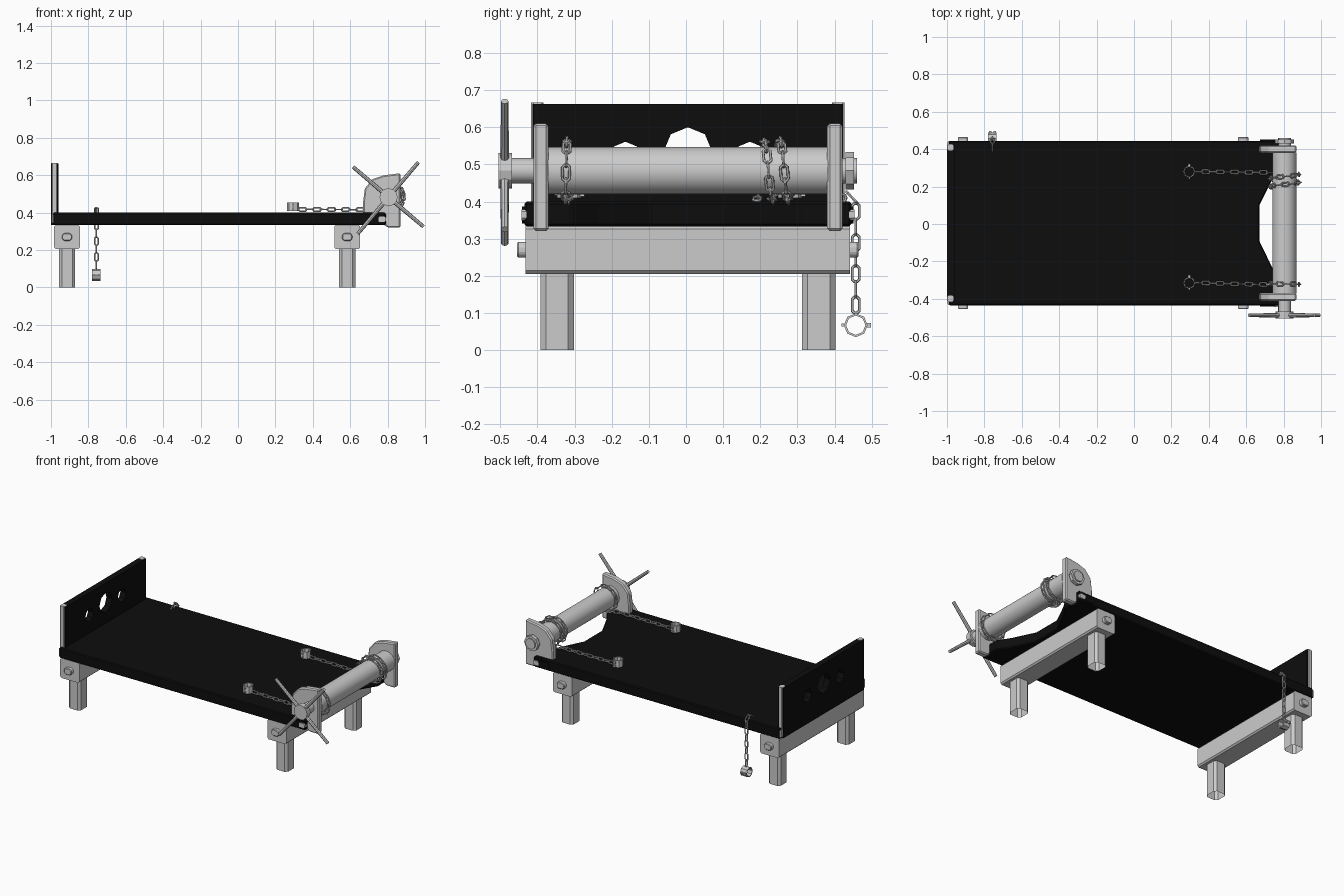
import bpy, bmesh, math
from mathutils import Vector, Matrix

if "Cube" in bpy.data.objects:
    bpy.data.objects.remove(bpy.data.objects["Cube"])

black = bpy.data.materials.new("dark_wood")
black.diffuse_color = (0.004, 0.004, 0.004, 1)
black.use_nodes = True
black.node_tree.nodes["Principled BSDF"].inputs["Base Color"].default_value = black.diffuse_color
CY = 0.005  # the frame's middle in y


def finish(name, bm, mat=None):
    bmesh.ops.recalc_face_normals(bm, faces=bm.faces)
    me = bpy.data.meshes.new(name)
    bm.to_mesh(me)
    bm.free()
    ob = bpy.data.objects.new(name, me)
    bpy.context.collection.objects.link(ob)
    if mat:
        me.materials.append(mat)
    return ob


def prism(name, pts, axis, a, b, mat=None, bevel=0, open_start=False):
    """Extrude a 2D outline along an axis from a to b."""
    put = {'x': lambda p, t: (t, p[0], p[1]),
           'y': lambda p, t: (p[0], t, p[1]),
           'z': lambda p, t: (p[0], p[1], t)}[axis]
    bm = bmesh.new()
    lo = [bm.verts.new(put(p, a)) for p in pts]
    hi = [bm.verts.new(put(p, b)) for p in pts]
    for i in range(len(pts)):
        j = (i + 1) % len(pts)
        bm.faces.new((lo[i], lo[j], hi[j], hi[i]))
    bm.faces.new(hi)
    if not open_start:
        bm.faces.new(lo)
    ob = finish(name, bm, mat)
    if bevel:
        m = ob.modifiers.new("bevel", 'BEVEL')
        m.width, m.segments, m.limit_method = bevel, 1, 'ANGLE'
    return ob


def chamfered(cx, cy, w, h, c):
    w, h = w / 2, h / 2
    return [(cx + x, cy + y) for x, y in (
        (-w + c, -h), (w - c, -h), (w, -h + c), (w, h - c),
        (w - c, h), (-w + c, h), (-w, h - c), (-w, -h + c))]


def ngon(cx, cy, r, n, turn=0):
    return [(cx + r * math.cos(turn + math.tau * i / n),
             cy + r * math.sin(turn + math.tau * i / n)) for i in range(n)]


# bed with a notched end
bed = [(-0.99, -0.435), (0.79, -0.435), (0.79, -0.31), (0.74, -0.235), (0.67, -0.09),
       (0.67, 0.10), (0.74, 0.24), (0.79, 0.32), (0.79, 0.445), (-0.99, 0.445)]
prism("bed", bed, 'z', 0.333, 0.40, black, 0.006)

# headboard with three holes
head = prism("headboard", chamfered(-0.98, CY, 0.04, 0.836, 0.003), 'z', 0.335, 0.663, black)
for i, (y, z, r) in enumerate(((0.005, 0.535, 0.065), (-0.163, 0.518, 0.043), (0.172, 0.518, 0.043))):
    cut = prism("hole_cutter_%d" % i, ngon(y, z, r, 8), 'x', -1.1, -0.9)
    cut.hide_render = True
    cut.hide_set(True)
    m = head.modifiers.new("hole", 'BOOLEAN')
    m.object, m.operation, m.solver = cut, 'DIFFERENCE', 'EXACT'

# legs, cross beams and their bolts
for end, x in (("head", -0.914), ("foot", 0.584)):
    prism(end + "_cross_beam", chamfered(x, 0.27, 0.138, 0.13, 0.009), 'y', -0.432, 0.441)
    for s in (-1, 1):
        side = "front" if s < 0 else "back"
        prism("%s_%s_leg" % (end, side), chamfered(x, CY + s * 0.352, 0.086, 0.09, 0.015),
              'z', 0, 0.215, open_start=True)
        prism("%s_%s_bolt" % (end, side), chamfered(x, 0.27, 0.054, 0.042, 0.011), 'y',
              CY + s * 0.43, CY + s * 0.46, bevel=0.004)

# headboard end strips, roller plates and plate latches
plate = [(0.668, 0.338), (0.668, 0.45), (0.678, 0.53), (0.72, 0.58), (0.78, 0.60),
         (0.868, 0.611), (0.868, 0.32), (0.80, 0.32), (0.785, 0.335)]
for s in (-1, 1):
    side = "front" if s < 0 else "back"
    prism(side + "_headboard_strip", chamfered(-0.981, CY + s * 0.405, 0.032, 0.034, 0.006),
          'z', 0.36, 0.666)
    prism(side + "_headboard_foot", chamfered(-0.981, CY + s * 0.415, 0.032, 0.046, 0.006),
          'z', 0.345, 0.39)
    prism(side + "_roller_plate", plate, 'y', CY + s * 0.375, CY + s * 0.416, bevel=0.007)
    prism(side + "_latch_bar", chamfered(0.715, 0.364, 0.08, 0.045, 0.01), 'y',
          CY + s * 0.40, CY + s * 0.446, black)
    prism(side + "_latch_end", chamfered(0.77, 0.364, 0.04, 0.03, 0.006), 'y',
          CY + s * 0.40, CY + s * 0.448)

# roller, axle ends and crank hub
AX, AZ = 0.805, 0.483
for name, r, n, a, b in (("roller", 0.064, 32, -0.372, 0.382),
                         ("front_axle", 0.034, 16, -0.475, -0.40),
                         ("back_axle", 0.034, 16, 0.40, 0.46),
                         ("back_axle_nut", 0.05, 8, 0.43, 0.452),
                         ("crank_hub", 0.048, 12, -0.505, -0.469)):
    ob = prism(name, ngon(AX, AZ, r, n), 'y', a, b)
    if n > 12:
        bpy.context.view_layer.objects.active = ob
        ob.select_set(True)
        bpy.ops.object.shade_smooth_by_angle(angle=math.radians(30))
        ob.select_set(False)

# crank spokes
for i, (dx, dz) in enumerate(((0.16, 0.187), (-0.19, 0.162), (-0.165, -0.196), (0.187, -0.158))):
    d = Vector((dx, 0, dz))
    bm = bmesh.new()
    bmesh.ops.create_cone(bm, cap_ends=True, segments=8, radius1=0.012, radius2=0.010, depth=d.length,
                          matrix=Matrix.Translation(Vector((AX, -0.488, AZ)) + d / 2)
                          @ d.to_track_quat('Z', 'Y').to_matrix().to_4x4())
    finish("crank_spoke_%d" % i, bm)


def add_link(bm, c, t, u, length=0.052, width=0.029, wire=0.0042):
    """One stadium-shaped link along t, lying in the plane of t and u."""
    n = t.cross(u)
    rad = width / 2 - wire
    half = length / 2 - wire - rad
    rings = []
    for k in range(8):
        a = math.radians(22.5 + 45 * k)
        out = t * math.cos(a) + u * math.sin(a)
        p = c + out * rad + t * math.copysign(half, math.cos(a))
        rings.append([bm.verts.new(p + out * wire * math.cos(b) + n * wire * math.sin(b))
                      for b in (math.tau * q / 6 for q in range(6))])
    for k in range(8):
        r0, r1 = rings[k], rings[(k + 1) % 8]
        for q in range(6):
            bm.faces.new((r0[q], r0[(q + 1) % 6], r1[(q + 1) % 6], r1[q]))


def chain(name, path, ref, pitch=0.0385):
    """Links spaced evenly along a path, every second one turned."""
    path = [Vector(p) for p in path]
    ref = Vector(ref)
    bm = bmesh.new()
    want, done, k = 0.0, 0.0, 0
    for a, b in zip(path, path[1:]):
        seg = (b - a).length
        while want <= done + seg:
            t = (b - a).normalized()
            u = (ref - t * ref.dot(t)).normalized()
            add_link(bm, a + t * (want - done), t, u if k % 2 else t.cross(u))
            want += pitch
            k += 1
        done += seg
    return finish(name, bm)


def shackle(name, c, axis, out):
    """Open octagonal cuff with a hinge knob on each side."""
    rot = Vector(axis).to_track_quat('Z', 'Y').to_matrix()
    bm = bmesh.new()
    rings = [[bm.verts.new(Vector(c) + rot @ Vector((x, y, h))) for x, y in ngon(0, 0, r, 8)]
             for r, h in ((0.032, -0.023), (0.032, 0.023), (0.026, 0.023), (0.026, -0.023))]
    for k in range(4):
        for i in range(8):
            j = (i + 1) % 8
            bm.faces.new((rings[k][i], rings[k][j], rings[(k + 1) % 4][j], rings[(k + 1) % 4][i]))
    out = Vector(out)
    for s, size in ((1, 0.008), (-1, 0.005)):
        for h in (-0.012, 0.012):
            bmesh.ops.create_cube(bm, size=size * 1.6, matrix=Matrix.Translation(
                Vector(c) + out * s * 0.035 + Vector(axis) * h))
    finish(name, bm)


# chains over the bed, wound round the roller
for side, y, y_roller, y_end, turns in (("front", -0.315, -0.325, -0.315, 1.05),
                                        ("back", 0.28, 0.275, 0.19, 2.0)):
    path = [(0.345, y, 0.418), (0.72, y_roller, 0.416)]
    steps = int(40 * turns)
    for i in range(steps + 1):
        a = -math.pi / 2 + math.tau * turns * i / steps
        f = i / steps
        path.append((AX + 0.078 * math.cos(a), y_roller + (y_end - y_roller) * f, AZ + 0.078 * math.sin(a)))
    chain(side + "_chain", path, (0, 1, 0))
    shackle(side + "_shackle", (0.295, y, 0.432), (0, 0, 1), (0, 1, 0))

# loose chain hanging over the back edge
chain("hanging_chain", [(-0.757, 0.41, 0.405), (-0.757, 0.44, 0.418), (-0.757, 0.457, 0.40),
                        (-0.757, 0.457, 0.10)], (1, 0, 0), 0.042)
shackle("hanging_shackle", (-0.757, 0.457, 0.067), (1, 0, 0), (0, 1, 0))
